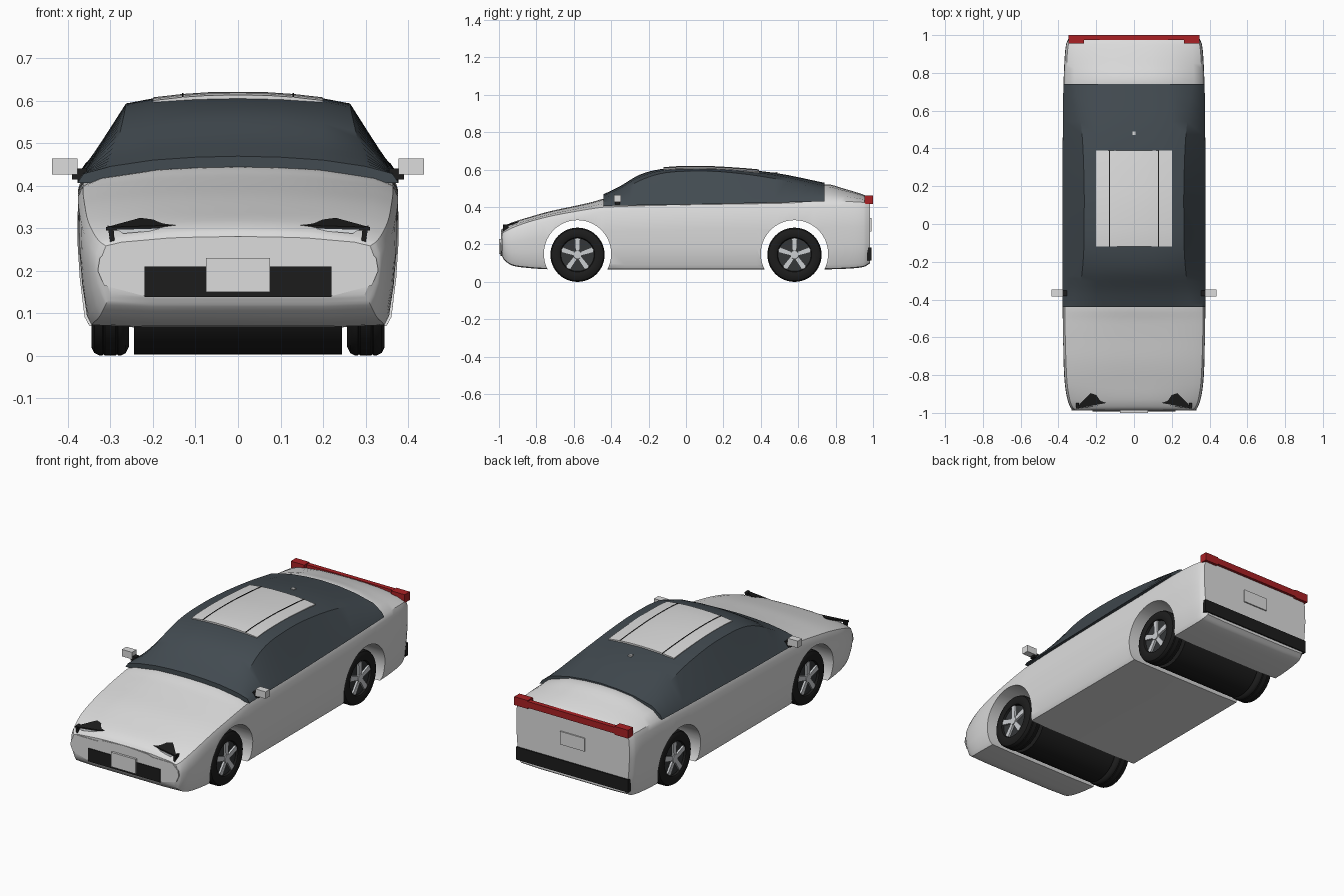
import bpy, bmesh, math
from mathutils import Vector, Matrix

if "Cube" in bpy.data.objects:
    bpy.data.objects.remove(bpy.data.objects["Cube"])


def material(name, rgb):
    m = bpy.data.materials.new(name)
    m.diffuse_color = (*rgb, 1)
    m.use_nodes = True
    m.node_tree.nodes["Principled BSDF"].inputs["Base Color"].default_value = m.diffuse_color
    return m


PAINT = material("light grey paint", (0.72, 0.72, 0.72))
GLASS = material("slate glass", (0.055, 0.07, 0.082))
BLACK = material("black rubber", (0.012, 0.012, 0.012))
RED = material("red lamp", (0.4, 0.015, 0.018))
SILVER = material("silver rim", (0.6, 0.62, 0.64))
DARK = material("dark rim", (0.035, 0.038, 0.04))


def finish(bm, name, mats, smooth=None):
    bmesh.ops.recalc_face_normals(bm, faces=bm.faces)
    me = bpy.data.meshes.new(name)
    bm.to_mesh(me)
    bm.free()
    ob = bpy.data.objects.new(name, me)
    bpy.context.collection.objects.link(ob)
    for m in mats:
        me.materials.append(m)
    if smooth:
        shade(ob, smooth)
    return ob


def shade(ob, angle):
    bpy.ops.object.select_all(action='DESELECT')
    ob.select_set(True)
    bpy.context.view_layer.objects.active = ob
    bpy.ops.object.shade_smooth_by_angle(angle=math.radians(angle))


def sample(rows, y):
    """Smooth interpolation of station rows (first value is y)."""
    def slope(i):
        a, b = rows[max(i - 1, 0)], rows[min(i + 1, len(rows) - 1)]
        return [(q - p) / (b[0] - a[0]) for p, q in zip(a, b)]
    i = max(k for k in range(len(rows) - 1) if rows[k][0] <= y + 1e-9)
    a, b, h = rows[i], rows[i + 1], rows[i + 1][0] - rows[i][0]
    t = (y - a[0]) / h
    return [(2*t**3 - 3*t*t + 1) * p + (t**3 - 2*t*t + t) * h * m
            + (3*t*t - 2*t**3) * q + (t**3 - t*t) * h * n
            for p, q, m, n in zip(a, b, slope(i), slope(i + 1))]


def stations(rows, n=4):
    return [a[0] + (b[0] - a[0]) * k / n
            for a, b in zip(rows, rows[1:]) for k in range(n)] + [rows[-1][0]]


def loft(name, ys, half, mat, smooth=30):
    """Skin mirrored half sections (bottom centre to top centre) along y."""
    bm = bmesh.new()
    rings = []
    for y in ys:
        h = half(y)
        pts = h + [(-x, z) for x, z in h[::-1] if x > 1e-6]
        rings.append([bm.verts.new((x, y, z)) for x, z in pts])
    n = len(rings[0])
    for a, b in zip(rings, rings[1:]):
        for i in range(n):
            bm.faces.new((a[i], a[(i + 1) % n], b[(i + 1) % n], b[i]))
    bm.faces.new(rings[0])
    bm.faces.new(rings[-1])
    return finish(bm, name, [mat], smooth)


def box(name, lo, hi, mat):
    bm = bmesh.new()
    bmesh.ops.create_cube(bm, size=1)
    for v in bm.verts:
        v.co = [(l + h) / 2 + c * (h - l) for l, h, c in zip(lo, hi, v.co)]
    return finish(bm, name, [mat])


def prism(name, pts, offset, mat):
    bm = bmesh.new()
    f = bm.faces.new([bm.verts.new(p) for p in pts])
    r = bmesh.ops.extrude_face_region(bm, geom=[f])
    bmesh.ops.translate(bm, vec=offset, verts=[v for v in r["geom"] if isinstance(v, bmesh.types.BMVert)])
    return finish(bm, name, [mat])


def lathe(name, profile, centre, mats, pick=lambda r: 0, seg=48, smooth=35):
    """Turn (x, radius) points around an axis along x."""
    bm = bmesh.new()
    vs = [bm.verts.new((x, 0, r)) for x, r in profile]
    es = [bm.edges.new(p) for p in zip(vs, vs[1:])]
    bmesh.ops.spin(bm, geom=vs + es, axis=(1, 0, 0), cent=(0, 0, 0),
                   angle=2 * math.pi, steps=seg, use_duplicate=False)
    bmesh.ops.remove_doubles(bm, verts=bm.verts, dist=1e-5)
    for f in bm.faces:
        f.material_index = pick(max(math.hypot(v.co.y, v.co.z) for v in f.verts))
    bmesh.ops.translate(bm, vec=centre, verts=bm.verts)
    return finish(bm, name, mats, smooth)


# Body shell: y, half width, bottom, shoulder, centre top
BODY = [(-.985, .322, .14, .258, .28), (-.97, .337, .115, .268, .297), (-.93, .352, .088, .288, .318),
        (-.85, .366, .075, .318, .343), (-.73, .373, .067, .35, .377), (-.6, .377, .066, .375, .405),
        (-.51, .378, .066, .39, .425), (-.43, .378, .066, .4, .445), (0, .378, .066, .412, .45),
        (.5, .377, .066, .42, .46), (.74, .373, .067, .43, .522), (.85, .369, .07, .43, .497),
        (.95, .36, .08, .425, .466), (.985, .345, .1, .42, .45)]


def body_half(y):
    _, w, b, s, t = sample(BODY, y)
    return [(0, b), (.6 * w, b), (.925 * w, b + .004), (.955 * w, b + .025), (.985 * w, b + .35 * (s - b)),
            (w, b + .62 * (s - b)), (.995 * w, s - .025), (.965 * w, s), (.85 * w, s + .4 * (t - s)),
            (.5 * w, s + .85 * (t - s)), (.25 * w, s + .96 * (t - s)), (0, t)]


body = loft("body", stations(BODY), body_half, PAINT)

# Wheel arches cut straight through the body
for y in (-.58, .58):
    cutter = lathe("arch_cutter", [(-.6, 0), (-.6, .18), (.6, .18), (.6, 0)], (0, y, .15), [PAINT], seg=64)
    mod = body.modifiers.new("arch", 'BOOLEAN')
    mod.operation, mod.solver, mod.object = 'DIFFERENCE', 'EXACT', cutter
    bpy.context.view_layer.objects.active = body
    bpy.ops.object.modifier_apply(modifier=mod.name)
    bpy.data.objects.remove(cutter)
shade(body, 30)

# Glass canopy: y, half width, belt, eave x, eave z, centre top
CANOPY = [(-.44, .378, .406, .3, .445, .469), (-.355, .378, .408, .288, .482, .51),
          (-.25, .378, .41, .274, .54, .572), (-.14, .378, .411, .266, .578, .602),
          (0, .378, .413, .264, .592, .612), (.2, .378, .418, .264, .588, .608),
          (.475, .377, .424, .275, .552, .583), (.74, .374, .43, .31, .488, .53)]


def canopy_half(y):
    _, w, b, xe, ze, t = sample(CANOPY, y)
    return [(0, b), (w, b), (w - .015, b + .022), (xe, ze), (.2, t - .38 * (t - ze)),
            (.1, t - .1 * (t - ze)), (0, t)]


loft("canopy", stations(CANOPY), canopy_half, GLASS, 35)

# Roof panel with two dark seams, following the roof
panel_ys = [-.12 + .51 * k / 12 for k in range(13)]


def panel_half(y):
    t = sample(CANOPY, y)[-1]
    return [(0, t - .02), (.2, t - .02), (.2, t - .005), (.13, t + .003), (.07, t + .007), (0, t + .008)]


loft("roof_panel", panel_ys, panel_half, PAINT)
for s in (-1, 1):
    seam = loft("roof_seam", panel_ys, lambda y: [(0, sample(CANOPY, y)[-1] - .003), (.002, sample(CANOPY, y)[-1] - .003),
                (.002, sample(CANOPY, y)[-1] + .005), (0, sample(CANOPY, y)[-1] + .005)], BLACK)
    seam.location.x = s * .13
box("antenna", (-.009, .472, .57), (.009, .49, .588), PAINT)

# Nose: bumper panel, grille, number plate
half = [(.14, .272), (.17, .262), (.29, .262), (.325, .23), (.33, .2), (.315, .165), (.22, .14)]
outline = [(-x, z) for x, z in half[::-1]] + [(0, .28)] + half
prism("bumper_panel", [(x, -.98, z) for x, z in outline], (0, -.008, 0), PAINT)
box("grille", (-.22, -.992, .138), (.22, -.98, .21), BLACK)
box("front_plate", (-.075, -1, .15), (.075, -.985, .23), PAINT)

# Tail: plate, bumper strip, light bar
box("rear_plate", (-.075, .98, .27), (.075, .992, .342), PAINT)
box("rear_bumper", (-.342, .968, .115), (.342, .992, .185), BLACK)
box("light_bar", (-.345, .975, .423), (.345, 1, .458), RED)

for s in (-1, 1):
    box("light_bar_end", *[tuple(f(a, b) for a, b in zip((s * .265, .955, .417), (s * .347, 1, .463))) for f in (min, max)], RED)
    # Headlamp: hood triangle, outer fin and lens
    prism("lamp_cover", [(s * .31, -.978, .302), (s * .23, -.895, .324), (s * .105, -.94, .308)], (0, 0, -.008), BLACK)
    prism("lamp_fin", [(s * .307, -.978, .306), (s * .3, -.978, .264), (s * .29, -.978, .264), (s * .293, -.978, .302)],
          (0, .03, 0), BLACK)
    prism("lamp_lens", [(s * .11, -.945, .301), (s * .285, -.975, .296), (s * .27, -.975, .287)], (0, .02, 0), SILVER)
    # Mirror and its arm
    for name, lo, hi, m in (("mirror", (.377, -.385, .426), (.438, -.347, .464), PAINT),
                            ("mirror_arm", (.355, -.38, .414), (.39, -.352, .44), BLACK)):
        a, b = sorted((s * lo[0], s * hi[0]))
        box(name, (a, *lo[1:]), (b, *hi[1:]), m)

# Axle drums and wheels
TYRE = [(.257, 0), (.257, .125), (.264, .139), (.275, .145), (.282, .145), (.285, .142), (.288, .145), (.313, .145),
        (.316, .142), (.319, .145), (.326, .145), (.338, .139), (.345, .125), (.345, .098), (.341, .092), (.33, .088), (.328, 0)]
for y in (-.58, .58):
    lathe("axle_drum", [(-.245, 0), (-.245, .142), (.245, .142), (.245, 0)], (0, y, .145), [BLACK])
    for s in (-1, 1):
        c = Vector((0, y, .145))
        lathe("tyre", [(s * x, r) for x, r in TYRE], c, [BLACK, DARK], lambda r: 1 if r < .09 else 0)
        lathe("hub", [(s * .327, .024), (s * .343, .022), (s * .344, 0)], c, [SILVER], seg=20)
        for k in range(5):
            turn = Matrix.Rotation(k * math.tau / 5, 3, 'X')
            pts = [(-.011, .012), (.011, .012), (.015, .086), (0, .09), (-.015, .086)]
            prism("spoke", [c + turn @ Vector((s * .326, a, r)) for a, r in pts], (s * .014, 0, 0), SILVER)
